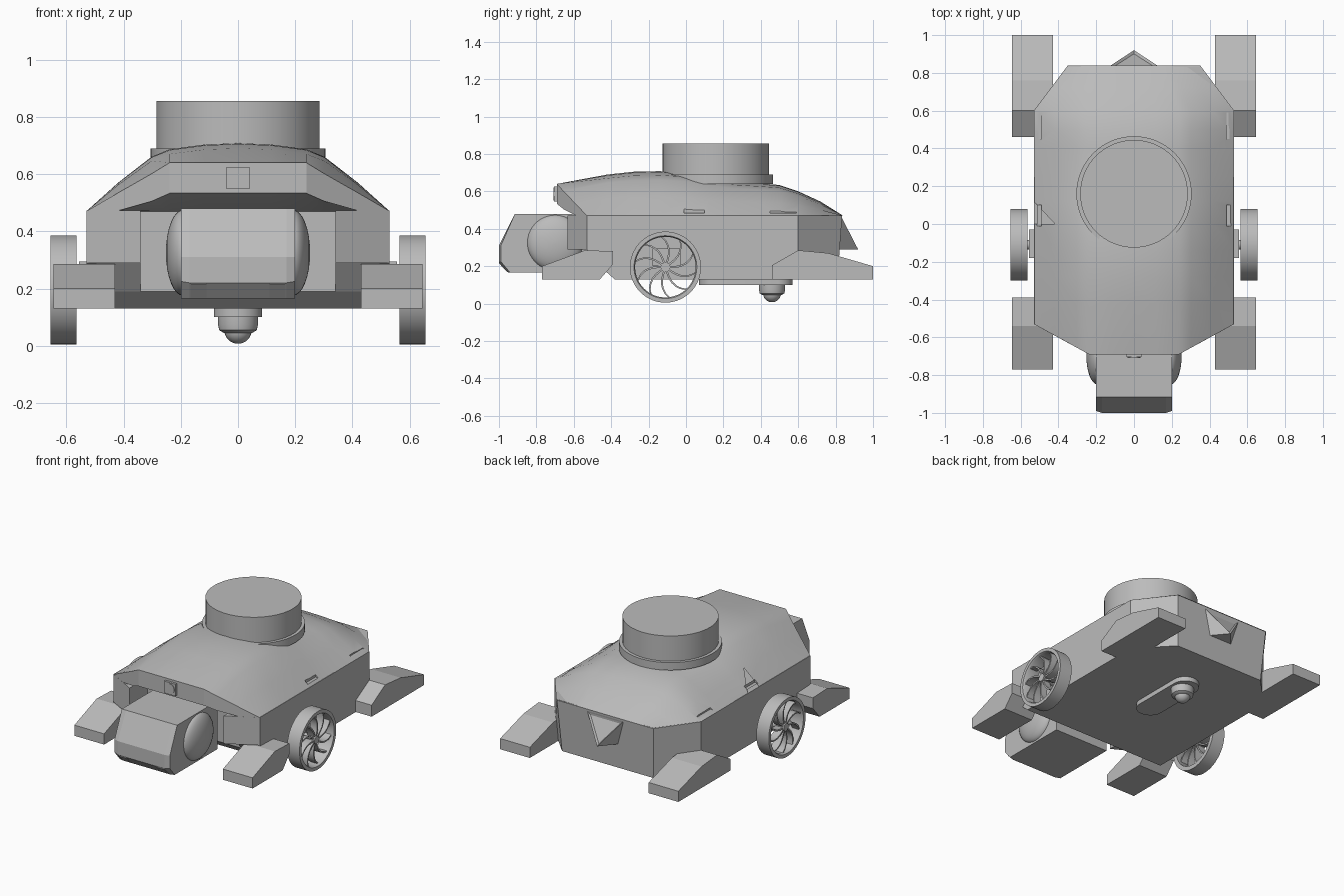
import bpy, bmesh, math
from mathutils import Matrix, Vector

old = bpy.data.objects.get("Cube")
if old:
    bpy.data.objects.remove(old)

grey = bpy.data.materials.new("plain grey")
grey.use_nodes = True
grey.diffuse_color = (0.5, 0.5, 0.5, 1)
grey.node_tree.nodes["Principled BSDF"].inputs["Base Color"].default_value = (0.5, 0.5, 0.5, 1)


def finish(name, bm, smooth=None):
    bmesh.ops.recalc_face_normals(bm, faces=bm.faces)
    mesh = bpy.data.meshes.new(name)
    bm.to_mesh(mesh)
    bm.free()
    mesh.materials.append(grey)
    obj = bpy.data.objects.new(name, mesh)
    bpy.context.collection.objects.link(obj)
    if smooth:
        bpy.ops.object.select_all(action="DESELECT")
        obj.select_set(True)
        bpy.context.view_layer.objects.active = obj
        bpy.ops.object.shade_smooth_by_angle(angle=math.radians(smooth))
    return obj


def skin(bm, rings, cyclic=True):
    """Join equal rings of points with quads; returns the rings of vertices."""
    vs = [[bm.verts.new(p) for p in ring] for ring in rings]
    n = len(vs[0])
    for a, b in zip(vs, vs[1:]):
        for i in range(n if cyclic else n - 1):
            j = (i + 1) % n
            bm.faces.new((a[i], a[j], b[j], b[i]))
    return vs


def loft(name, rings, smooth=None):
    bm = bmesh.new()
    vs = skin(bm, rings)
    bm.faces.new(vs[0])
    bm.faces.new(vs[-1])
    return finish(name, bm, smooth)


def side_prism(name, profile, x0, x1):
    return loft(name, [[(x, y, z) for y, z in profile] for x in (x0, x1)])


def box(name, x, y, z):
    return side_prism(name, [(y[0], z[0]), (y[1], z[0]), (y[1], z[1]), (y[0], z[1])], *x)


def lathe(name, profile, centre, axis="Z", steps=48, smooth=35):
    """Turn (radius, height) points round an axis; end radii above 0 are capped."""
    turn = Matrix.Rotation(math.pi / 2, 4, "Y") if axis == "X" else Matrix()
    rings = []
    for r, h in profile:
        ring = []
        for i in range(steps):
            a = math.tau * i / steps
            ring.append(turn @ Vector((r * math.cos(a), r * math.sin(a), h)) + Vector(centre))
        rings.append(ring)
    return loft(name, rings, smooth)


def cut(obj, cutter):
    mod = obj.modifiers.new("cut", "BOOLEAN")
    mod.operation, mod.solver, mod.object = "DIFFERENCE", "EXACT", cutter
    bpy.context.view_layer.objects.active = obj
    bpy.ops.object.modifier_apply(modifier=mod.name)
    bpy.data.objects.remove(cutter)


# Lower body: eight-sided tub with an open front bay
def outline(z, back_x, back_y):
    half = [(0.24, -0.69), (0.53, -0.53), (0.53, 0.6), (back_x, back_y)]
    return [(x, y, z) for x, y in half] + [(-x, y, z) for x, y in reversed(half)]


body = loft("lower_body", [outline(0.13, 0.33, 0.81), outline(0.472, 0.35, 0.835)])
cut(body, box("bay_cutter", (-0.34, 0.34), (-0.9, -0.45), (0.19, 0.6)))
chin = [(-0.9, 0.29), (-0.53, 0.29), (-0.45, 0.19), (-0.37, 0.12), (-0.9, 0.12)]
cut(body, side_prism("chin_cutter", chin, -0.7, 0.7))

# Shell: lofted cross-sections, with a folded lip over the bay
RIM = 0.47
across = [1, 0.79, 0.57, 0.45, 0.22, 0]
rise = [0, 0.42, 0.8, 0.91, 0.98, 1]
lip_rise = [0, 0.38, 0.77, 1, 1, 1]


def section(half_w, ys, zs):
    half = [(half_w * s, y, z) for s, y, z in zip(across, ys, zs)]
    return half + [(-x, y, z) for x, y, z in reversed(half[:-1])]


front_y = [-0.53 - 0.16 * min(1, (1 - s) / 0.55) for s in across]
under_y = [-0.53] + [-0.45] * 5
rings = [section(0.53, under_y, [RIM] * 6),
         section(0.53, front_y, [RIM, 0.472, 0.505, 0.533, 0.533, 0.533]),
         section(0.53, front_y, [RIM + 0.17 * h for h in lip_rise])]
stations = [(-0.42, 0.53, 0.69), (-0.28, 0.53, 0.705), (-0.14, 0.53, 0.708), (0, 0.53, 0.698),
            (0.12, 0.53, 0.675), (0.25, 0.53, 0.652), (0.4, 0.53, 0.642), (0.5, 0.53, 0.634),
            (0.6, 0.53, 0.6), (0.72, 0.44, 0.545), (0.84, 0.35, RIM)]
for y, w, top in stations:
    rings.append(section(w, [y] * 6, [RIM + (top - RIM) * h for h in rise]))
bm = bmesh.new()
skin(bm, rings, cyclic=False)
bmesh.ops.remove_doubles(bm, verts=bm.verts, dist=0.0005)
bmesh.ops.holes_fill(bm, edges=[e for e in bm.edges if e.is_boundary], sides=0)
shell = finish("shell", bm, 25)

# Side slots through the shell edge
for side in (-1, 1):
    for y0, y1 in ((-0.01, 0.1), (0.45, 0.59)):
        cut(shell, box("slot_cutter", (side * 0.49, side * 0.6), (y0, y1), (0.485, 0.51)))

# Turret drum and its flange
lathe("turret_flange", [(0.305, 0.64), (0.305, 0.69)], (0, 0.16, 0), steps=64)
lathe("turret", [(0.285, 0.64), (0.285, 0.855)], (0, 0.16, 0), steps=64)

# Head: bevelled snout with domed eyes
snout = [(-0.5, 0.165), (-0.5, 0.48), (-0.915, 0.48), (-1.0, 0.31), (-1.0, 0.22), (-0.95, 0.165)]
inner = [(-0.5, 0.165), (-0.5, 0.48), (-0.915, 0.48), (-0.99, 0.31), (-0.99, 0.225), (-0.94, 0.165)]
loft("head", [[(x, y, z) for y, z in p] for x, p in
              ((-0.2, inner), (-0.17, snout), (0.17, snout), (0.2, inner))])
for side, label in ((1, "left"), (-1, "right")):
    dome = [(0.15 * math.cos(a), side * 0.06 * math.sin(a))
            for a in [math.pi / 2 * i / 8 for i in range(8)]] + [(0.004, side * 0.06)]
    lathe(label + "_eye", dome, (side * 0.192, -0.7, 0.325), "X", 40, 50)
    # Small plates on the lower snout
    slope = [(-0.955, 0.168), (-1.0, 0.215), (-0.996, 0.22), (-0.95, 0.172)]
    side_prism(label + "_nostril", slope, side * 0.11, side * 0.165)

# Forward sensor
box("sensor_plate", (-0.04, 0.04), (-0.705, -0.68), (0.547, 0.625))
bm = bmesh.new()
bmesh.ops.create_cone(bm, cap_ends=True, segments=24, radius1=0.034, radius2=0.034, depth=0.006,
                      matrix=Matrix.Translation((0, -0.706, 0.586)) @ Matrix.Rotation(math.pi / 2, 4, "X"))
finish("sensor_lens", bm, 35)

# Tail: pointed wedge with a recessed sloping face
bm = bmesh.new()
for p in [(0.13, 0.835, 0.455), (0, 0.92, 0.29), (0.1, 0.8, 0.29)]:
    for s in ((1, -1) if p[0] else (1,)):
        bm.verts.new((s * p[0], p[1], p[2]))
bmesh.ops.convex_hull(bm, input=bm.verts)
bmesh.ops.recalc_face_normals(bm, faces=bm.faces)
slope = max(bm.faces, key=lambda f: f.normal.y)
bmesh.ops.inset_region(bm, faces=[slope], thickness=0.018, depth=-0.012)
finish("tail", bm)

# Feet
front_foot = [(-0.77, 0.13), (-0.77, 0.2), (-0.54, 0.285), (-0.39, 0.28), (-0.39, 0.21), (-0.46, 0.13)]
rear_foot = [(1.0, 0.13), (1.0, 0.2), (0.76, 0.27), (0.6, 0.285), (0.46, 0.205), (0.46, 0.13)]
for side, label in ((1, "left"), (-1, "right")):
    side_prism(label + "_front_foot", front_foot, side * 0.43, side * 0.645)
    side_prism(label + "_rear_foot", rear_foot, side * 0.43, side * 0.645)

# Wheels: open rim, hub and swept spokes
HUB = (-0.11, 0.195)
for side, label in ((1, "left"), (-1, "right")):
    bm = bmesh.new()
    loop = [(0.19, 0.565), (0.19, 0.655), (0.168, 0.655), (0.162, 0.645), (0.162, 0.565)]
    ring = [[(side * x, HUB[0] + r * math.cos(a), HUB[1] + r * math.sin(a)) for r, x in loop]
            for a in [math.tau * i / 64 for i in range(65)]]
    skin(bm, ring)
    bmesh.ops.remove_doubles(bm, verts=bm.verts, dist=0.0001)
    finish(label + "_tyre", bm, 35)
    bm = bmesh.new()
    for k in range(10):
        bars = []
        for i in range(7):
            t = i / 6
            r, a = 0.02 + 0.145 * t, math.tau * k / 10 + 0.45 * t * t
            y, z = HUB[0] + r * math.cos(a), HUB[1] + r * math.sin(a)
            dy, dz = -0.005 * math.sin(a), 0.005 * math.cos(a)
            bars.append([(side * x, y + s * dy, z + s * dz)
                         for x, s in ((0.59, -1), (0.59, 1), (0.64, 1), (0.64, -1))])
        skin(bm, bars)
    finish(label + "_spokes", bm, 35)
    lathe(label + "_hub", [(0.025, side * 0.52), (0.025, side * 0.648)], (0, *HUB), "X", 24)
    box(label + "_axle_block", (side * 0.52, side * 0.555), (-0.18, -0.03), (0.2, 0.295))

# Caster: stadium-shaped plate, stepped cup and ball
ends = []
for i in range(32):
    a = math.tau * (i + 0.5) / 32
    ends.append((0.085 * math.cos(a), (0.485 if math.sin(a) > 0 else 0.155) + 0.085 * math.sin(a)))
loft("caster_plate", [[(x, y, z) for x, y in ends] for z in (0.1, 0.135)], 35)
lathe("caster_cup", [(0.05, 0.045), (0.066, 0.055), (0.07, 0.075), (0.07, 0.11)], (0, 0.46, 0), steps=32)
bm = bmesh.new()
bmesh.ops.create_uvsphere(bm, u_segments=24, v_segments=12, radius=0.048,
                          matrix=Matrix.Translation((0, 0.46, 0.055)))
finish("caster_ball", bm, 60)
